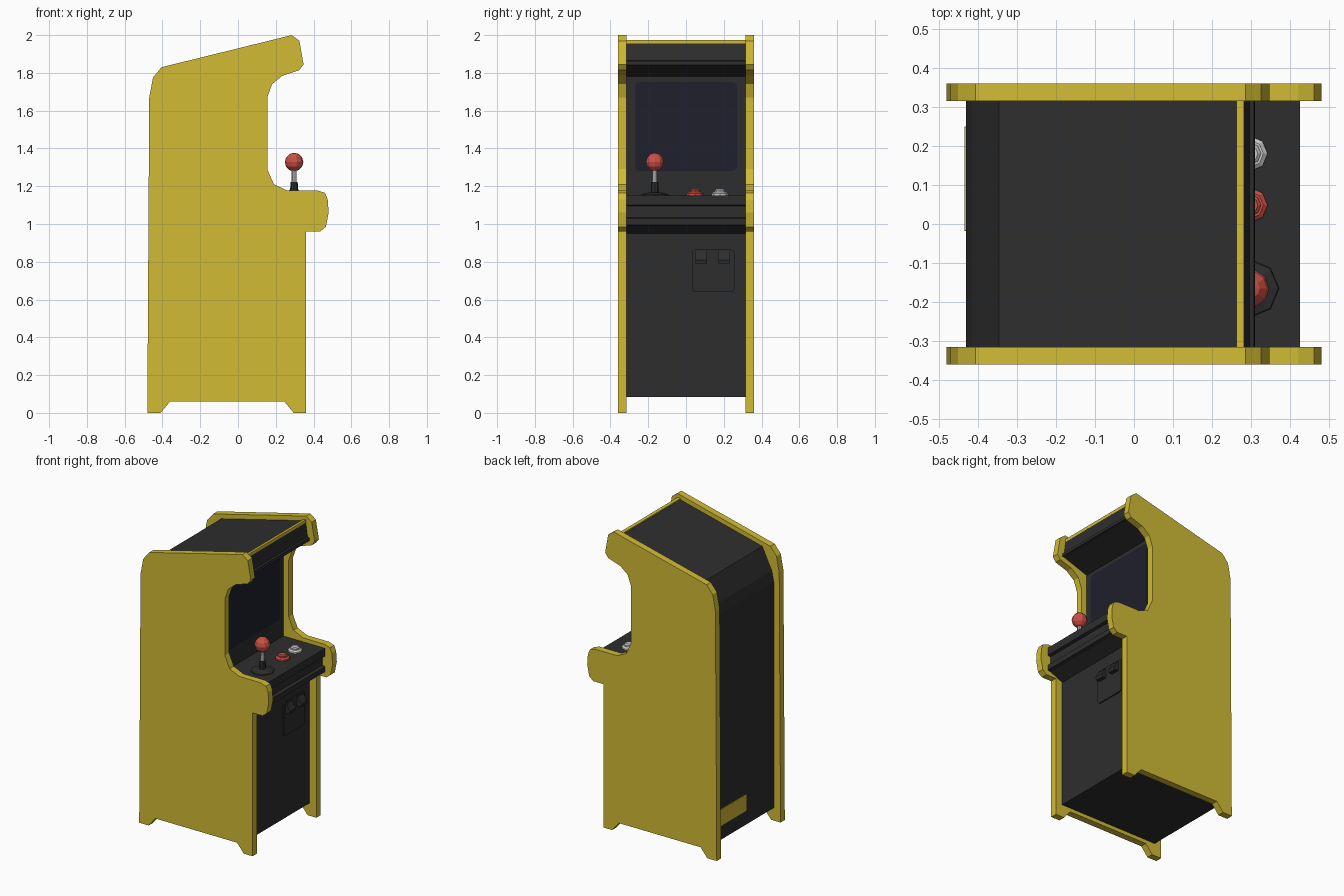
import bpy, bmesh, math
from mathutils import Vector

if "Cube" in bpy.data.objects:
    bpy.data.objects.remove(bpy.data.objects["Cube"])


def material(name, rgb):
    m = bpy.data.materials.new(name)
    m.diffuse_color = (*rgb, 1)
    m.use_nodes = True
    m.node_tree.nodes["Principled BSDF"].inputs["Base Color"].default_value = m.diffuse_color
    return m


YELLOW = material("yellow", (0.64, 0.5, 0.035))
BLACK = material("black", (0.027, 0.027, 0.027))
NAVY = material("navy", (0.014, 0.014, 0.026))
RED = material("red", (0.6, 0.08, 0.06))
SILVER = material("silver", (0.65, 0.65, 0.65))


def finish(name, bm, mat):
    bmesh.ops.recalc_face_normals(bm, faces=bm.faces)
    me = bpy.data.meshes.new(name)
    bm.to_mesh(me)
    bm.free()
    me.materials.append(mat)
    ob = bpy.data.objects.new(name, me)
    bpy.context.collection.objects.link(ob)
    return ob


def prism(name, pts, axis, a, b, mat):
    """Extrude a profile: axis 'y' takes (x, z) points, axis 'x' takes (y, z)."""
    bm = bmesh.new()
    place = (lambda u, v: (u, a, v)) if axis == 'y' else (lambda u, v: (a, u, v))
    face = bm.faces.new([bm.verts.new(place(*p)) for p in pts])
    geo = bmesh.ops.extrude_face_region(bm, geom=[face])['geom']
    move = Vector((0, b - a, 0) if axis == 'y' else (b - a, 0, 0))
    bmesh.ops.translate(bm, vec=move, verts=[g for g in geo if isinstance(g, bmesh.types.BMVert)])
    return finish(name, bm, mat)


def rounded(y0, y1, z0, z1, r, n=3):
    pts = []
    for k, (cy, cz) in enumerate([(y1 - r, z1 - r), (y0 + r, z1 - r), (y0 + r, z0 + r), (y1 - r, z0 + r)]):
        for i in range(n + 1):
            t = math.pi / 2 * (k + i / n)
            pts.append((cy + r * math.cos(t), cz + r * math.sin(t)))
    return pts


def lathe(name, x, y, profile, mat, sides=8):
    """Stack of rings given as (radius, z), capped at both ends."""
    bm = bmesh.new()
    rings = [[bm.verts.new((x + r * math.cos(2 * math.pi * i / sides),
                            y + r * math.sin(2 * math.pi * i / sides), z))
              for i in range(sides)] for r, z in profile]
    for lo, hi in zip(rings, rings[1:]):
        for i in range(sides):
            j = (i + 1) % sides
            bm.faces.new((lo[i], lo[j], hi[j], hi[i]))
    bm.faces.new(rings[0])
    bm.faces.new(rings[-1])
    return finish(name, bm, mat)


# Side panels with the cabinet silhouette
side = [(-.48, 0), (-.41, 0), (-.36, .06), (.245, .06), (.295, 0), (.36, 0), (.36, .96),
        (.435, .96), (.465, .985), (.48, 1.06), (.475, 1.13), (.46, 1.165), (.42, 1.178),
        (.26, 1.178), (.19, 1.21), (.155, 1.29), (.155, 1.67), (.18, 1.74), (.235, 1.785),
        (.325, 1.815), (.347, 1.845), (.325, 1.97), (.285, 2.0), (-.405, 1.83),
        (-.45, 1.775), (-.47, 1.67)]
for label, s in (("left", -1), ("right", 1)):
    prism(label + "_side_panel", side, 'y', s * .315, s * .36, YELLOW)

# Body between the panels, with stepped control shelf and marquee overhang
body = [(-.43, .085), (.31, .085), (.31, .95), (.40, .99), (.425, .995), (.425, 1.03),
        (.405, 1.035), (.405, 1.095), (.425, 1.1), (.425, 1.152), (.115, 1.152),
        (.115, 1.78), (.29, 1.84), (.31, 1.842), (.307, 1.862), (.295, 1.865),
        (.28, 1.968), (-.345, 1.814), (-.415, 1.67), (-.43, 1.6)]
prism("cabinet_body", body, 'y', -.315, .315, BLACK)

# Yellow strip along the top of the marquee
prism("marquee_trim", [(.262, 1.955), (.282, 1.955), (.282, 1.975), (.262, 1.972)], 'y', -.315, .315, YELLOW)

# Screen with a thin surround
prism("screen_surround", rounded(-.28, .28, 1.27, 1.76, .03), 'x', .11, .118, BLACK)
prism("screen", rounded(-.27, .27, 1.28, 1.752, .025), 'x', .112, .122, NAVY)

# Coin door and its two wedge-shaped slots
prism("coin_door", rounded(.032, .256, .64, .865, .018), 'x', .30, .318, BLACK)
for i, y in enumerate((.08, .201)):
    prism(f"coin_slot_{i + 1}", [(.31, .855), (.325, .855), (.35, .81), (.345, .79), (.31, .79)],
          'y', y - .03, y + .03, BLACK)

# Plate low on the back
prism("back_plate", rounded(-.018, .25, .18, .29, .002, 1), 'x', -.42, -.434, YELLOW)

# Joystick
JX, JY = .297, -.165
lathe("joystick_base", JX, JY, [(.075, 1.15), (.072, 1.157), (.03, 1.168)], BLACK)
lathe("joystick_sleeve", JX, JY, [(.022, 1.16), (.019, 1.222)], BLACK)
lathe("joystick_shaft", JX, JY, [(.014, 1.22), (.012, 1.30)], SILVER)
ball = [(max(.049 * math.sin(math.pi * k / 6), .0015), 1.328 - .049 * math.cos(math.pi * k / 6)) for k in range(7)]
lathe("joystick_ball", JX, JY, ball, RED, 10)

# Buttons
for name, y, mat in (("red_button", .048, RED), ("white_button", .18, SILVER)):
    lathe(name + "_collar", .297, y, [(.045, 1.15), (.045, 1.162), (.034, 1.17)], mat)
    lathe(name, .297, y, [(.028, 1.165), (.028, 1.178), (.02, 1.184)], mat)
